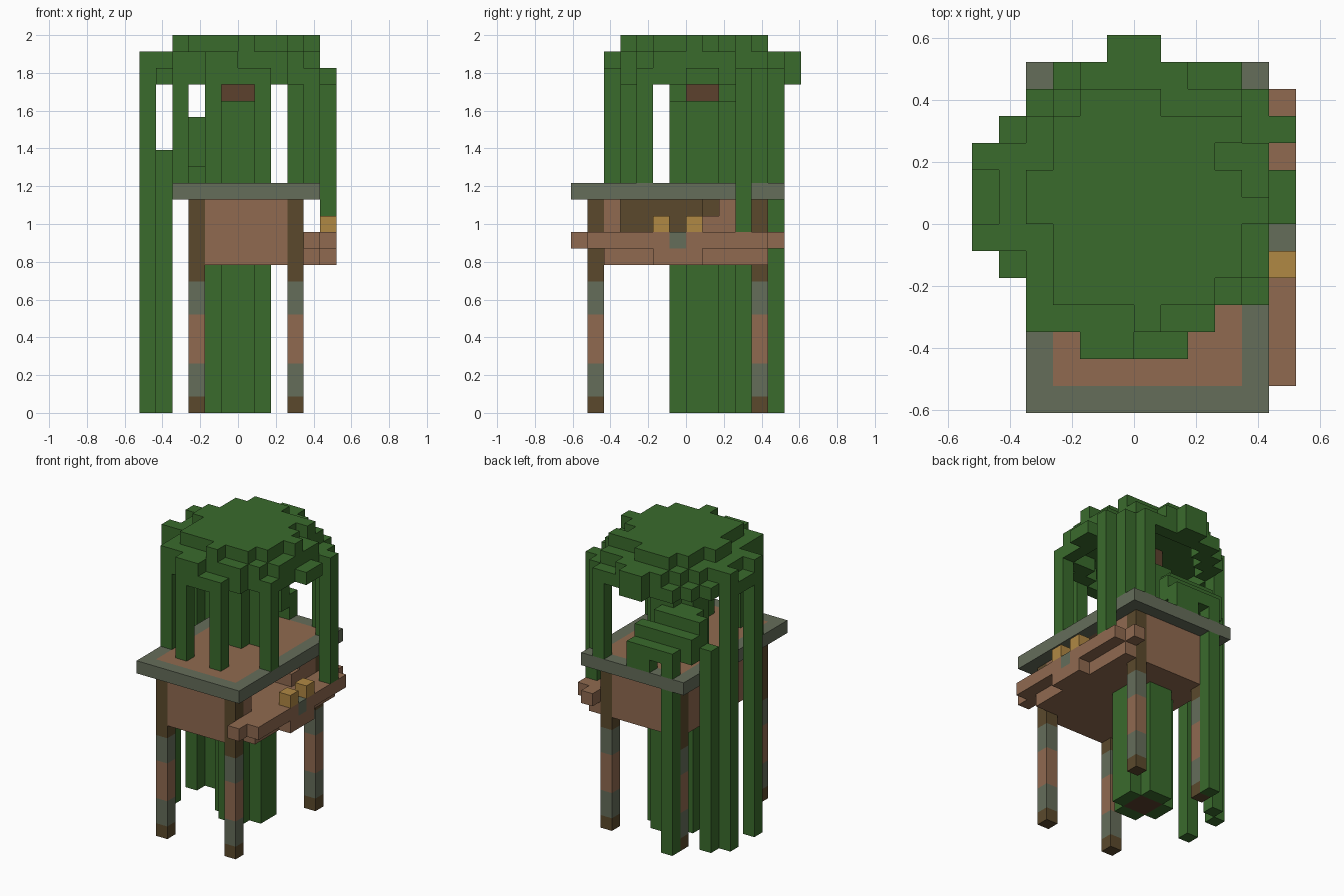
import bpy
import bmesh
from itertools import product

cube = bpy.data.objects.get("Cube")
if cube:
    bpy.data.objects.remove(cube, do_unlink=True)

U = 2 / 23  # size of one block


def make_material(name, rgb):
    lin = [((c / 255 + 0.055) / 1.055) ** 2.4 for c in rgb] + [1]
    m = bpy.data.materials.new(name)
    m.use_nodes = True
    m.diffuse_color = lin
    bsdf = m.node_tree.nodes["Principled BSDF"]
    bsdf.inputs["Base Color"].default_value = lin
    bsdf.inputs["Roughness"].default_value = 0.9
    return m


MATS = {
    "leaf": make_material("leaf green", (58, 107, 44)),
    "wood": make_material("warm wood", (144, 106, 80)),
    "stone": make_material("grey stone", (101, 109, 90)),
    "dark": make_material("dark olive wood", (91, 73, 44)),
    "gold": make_material("gold", (176, 136, 68)),
    "core": make_material("trunk brown", (92, 65, 45)),
}
filled = {}
parts = {}


def put(part, colour, xs, ys, zs):
    """Fill inclusive block ranges; blocks placed earlier win."""
    spans = [range(s[0], s[1] + 1) if isinstance(s, tuple) else [s] for s in (xs, ys, zs)]
    for cell in product(*spans):
        if cell not in filled:
            filled[cell] = colour
            parts.setdefault(part, []).append(cell)


# Table top with stone border
put("table_top_inlay", "wood", (3, 9), (1, 11), 13)
put("table_top_border", "stone", (2, 10), (0, 12), 13)

# Banded legs
for side, x in (("right", 3), ("left", 9)):
    for end, y in (("front", 1), ("back", 11)):
        for colour, zs in (("dark", 0), ("stone", (1, 2)), ("wood", (3, 5)),
                           ("stone", (6, 7)), ("dark", (8, 12))):
            put(f"{end}_{side}_leg", colour, x, y, zs)

# Cabinet with an open bay on the +x side
put("cabinet", "wood", (3, 9), (1, 11), (9, 10))
put("bay_lining", "dark", 7, (3, 8), (11, 12))
put("bay_item", "wood", (8, 9), 8, 11)
put("bay_lining", "dark", 8, 8, 12)
for ys in ((1, 2), (9, 11)):
    put("cabinet", "wood", (3, 9), ys, (11, 12))
put("cabinet", "wood", (3, 6), (3, 8), (11, 12))

# Tray and ornaments
put("tray_handle", "stone", 11, 6, 10)
put("tray", "wood", 10, (0, 12), 10)
put("tray", "wood", 11, (1, 11), 10)
put("tray", "wood", 10, (2, 11), 9)
put("tray", "wood", 11, (5, 7), 9)
for y in (5, 7):
    put("tray_ornaments", "gold", 11, y, 11)

# Trunk: brown core with a cross-shaped leafy shell
put("trunk_core", "core", (5, 6), (7, 8), (0, 21))
for zs in ((0, 8), (14, 18)):
    put("trunk_shell", "leaf", (4, 7), (7, 8), zs)
    put("trunk_shell", "leaf", (5, 6), (6, 9), zs)

# Crown: rows are y: (first x, last x)
outline = {13: (5, 6), 12: (3, 9), 11: (2, 10), 10: (1, 11), 9: (0, 10), 8: (0, 11),
           7: (0, 11), 6: (0, 10), 5: (1, 10), 4: (2, 10), 3: (2, 8), 2: (4, 7)}
middle = {13: (5, 6), 12: (4, 7), 11: (3, 9), 10: (2, 9), 9: (0, 10), 8: (1, 10),
          7: (1, 10), 6: (0, 10), 5: (2, 10), 4: (2, 9), 3: (2, 8), 2: (4, 5)}
top = {11: (4, 6), 10: (3, 9), 9: (3, 8), 8: (2, 9), 7: (2, 10), 6: (3, 9),
       5: (3, 9), 4: (3, 8), 3: (6, 6)}
for y, xs in top.items():
    put("crown_top", "leaf", xs, y, 22)
for y, xs in middle.items():
    put("crown_middle", "leaf", xs, y, 21)
whole = {(x, y) for y, (a, b) in outline.items() for x in range(a, b + 1)}
for x, y in sorted(whole):
    if any((x + dx, y + dy) not in whole for dx in (-1, 0, 1) for dy in (-1, 0, 1)):
        put("crown_rim", "leaf", x, y, 20)

# Hanging strands: x, y, lowest and highest block
for x, y, low, high in ((4, 2, 14, 20), (7, 2, 14, 20), (2, 3, 14, 20), (10, 4, 14, 20),
                        (11, 10, 11, 20), (10, 11, 14, 20), (9, 12, 14, 20),
                        (0, 6, 0, 20), (0, 9, 0, 20), (1, 10, 0, 15), (3, 12, 0, 15)):
    put("hanging_strands", "leaf", x, y, (low, high))

# Low side bush, stepping from the trunk to the back corner
put("side_bush", "leaf", (3, 6), 12, 15)
put("side_bush", "leaf", (5, 6), 12, 14)
put("side_bush", "leaf", (2, 6), 11, (15, 16))
put("side_bush", "leaf", (1, 5), 10, 15)
put("side_bush", "leaf", (2, 5), 10, (16, 17))
put("side_bush", "leaf", (3, 5), 9, (15, 17))

# Build each part from its exposed block faces
for name, cells in parts.items():
    bm = bmesh.new()
    used = sorted({filled[c] for c in cells})
    corners = {}

    def vert(p):
        if p not in corners:
            corners[p] = bm.verts.new(((p[0] - 6) * U, (p[1] - 7) * U, p[2] * U))
        return corners[p]

    for cell in cells:
        for axis, step in product(range(3), (0, 1)):
            near = list(cell)
            near[axis] += 2 * step - 1
            if tuple(near) in filled:
                continue
            b, c = (axis + 1) % 3, (axis + 2) % 3
            loop = []
            for s, t in ((0, 0), (1, 0), (1, 1), (0, 1)):
                p = list(cell)
                p[axis] += step
                p[b] += s
                p[c] += t
                loop.append(vert(tuple(p)))
            face = bm.faces.new(loop if step else loop[::-1])
            face.material_index = used.index(filled[cell])
    mesh = bpy.data.meshes.new(name)
    bm.to_mesh(mesh)
    bm.free()
    for colour in used:
        mesh.materials.append(MATS[colour])
    bpy.context.scene.collection.objects.link(bpy.data.objects.new(name, mesh))
